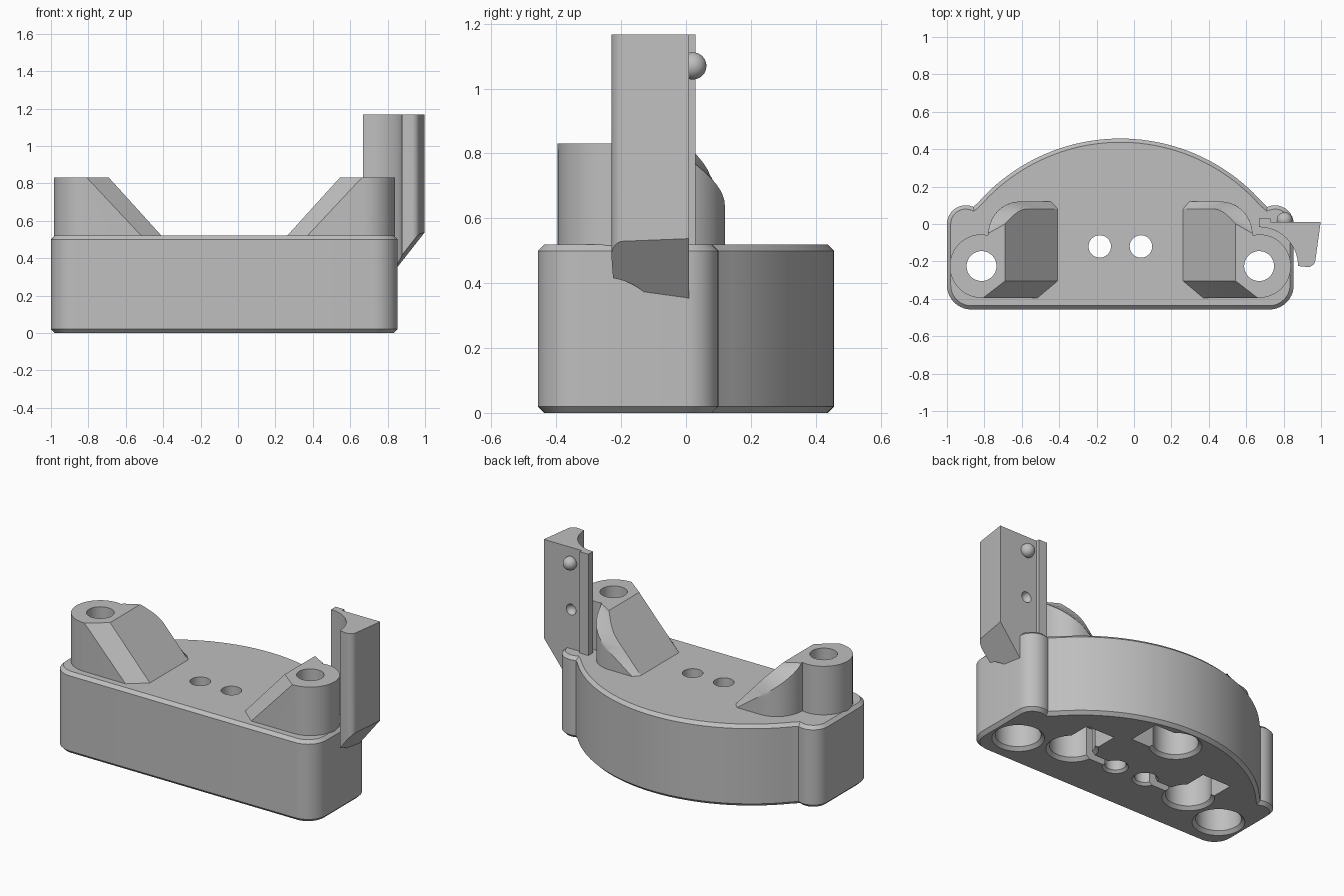
import bpy, bmesh
from math import sin, cos, pi, radians, degrees, asin
from mathutils import Vector

old = bpy.data.objects.get("Cube")
if old:
    bpy.data.objects.remove(old, do_unlink=True)

grey = bpy.data.materials.new("plain grey")
grey.use_nodes = True
grey.diffuse_color = (0.52, 0.52, 0.52, 1)
grey.node_tree.nodes["Principled BSDF"].inputs["Base Color"].default_value = grey.diffuse_color

MID = -0.073            # symmetry plane of the base
BOSS_X, BOSS_Y = 0.742, -0.225
TOP, BOSS_TOP = 0.52, 0.83


def arc(cx, cy, r, a0, a1, n=10):
    return [(cx + r * cos(radians(a0 + (a1 - a0) * i / n)),
             cy + r * sin(radians(a0 + (a1 - a0) * i / n))) for i in range(n + 1)]


def inset(outline, d):
    """Mitred inward offset of a counter-clockwise outline."""
    pts, out = [Vector(p) for p in outline], []
    for i, p in enumerate(pts):
        a = (p - pts[i - 1]).normalized()
        b = (pts[(i + 1) % len(pts)] - p).normalized()
        na, nb = Vector((-a.y, a.x)), Vector((-b.y, b.x))
        out.append(tuple(p + (na + nb) * d / (1 + na.dot(nb))))
    return out


def finish(name, bm):
    bmesh.ops.recalc_face_normals(bm, faces=bm.faces)
    mesh = bpy.data.meshes.new(name)
    bm.to_mesh(mesh)
    bm.free()
    ob = bpy.data.objects.new(name, mesh)
    bpy.context.collection.objects.link(ob)
    mesh.materials.append(grey)
    return ob


def skin(bm, rings):
    """Walls through rings of equal point count; returns the ring vertices."""
    vs = [[bm.verts.new(p) for p in ring] for ring in rings]
    n = len(vs[0])
    for lo, hi in zip(vs, vs[1:]):
        for i in range(n):
            bm.faces.new((lo[i], lo[(i + 1) % n], hi[(i + 1) % n], hi[i]))
    return vs


def loft(rings):
    bm = bmesh.new()
    vs = skin(bm, rings)
    bm.faces.new(vs[0][::-1])
    bm.faces.new(vs[-1])
    return bm


def level(outline, z):
    return [(x, y, z) for x, y in outline]


def prism(outline, z0, z1):
    return loft([level(outline, z0), level(outline, z1)])


def circle(x, y, r):
    return arc(x, y, r, 0, 360, 48)[:-1]


def turned(x, y, profile):
    """Round solid from (radius, height) pairs."""
    return loft([level(circle(x, y, r), z) for r, z in profile])


def box(x0, x1, y0, y1, z0, z1):
    return prism([(x0, y0), (x1, y0), (x1, y1), (x0, y1)], z0, z1)


def cut(ob, bm):
    cutter = finish("cutter", bm)
    cutter.hide_render = True
    mod = ob.modifiers.new("cut", 'BOOLEAN')
    mod.operation, mod.solver, mod.object = 'DIFFERENCE', 'EXACT', cutter
    bpy.context.view_layer.objects.active = ob
    bpy.ops.object.modifier_apply(modifier=mod.name)
    bpy.data.objects.remove(cutter, do_unlink=True)


def smooth(ob):
    bpy.ops.object.select_all(action='DESELECT')
    ob.select_set(True)
    bpy.context.view_layer.objects.active = ob
    bpy.ops.object.shade_smooth_by_angle(angle=radians(28))


# Base: straight front, rounded ends, bowed back, chamfered rims
half, rear = 0.927, 0.457
bow_r, bow_y = 1.016, -0.559
edge = degrees(asin(0.785 / bow_r))
right_side = arc(half - 0.13, -rear + 0.13, 0.13, -90, 0) + arc(half - 0.1, 0, 0.1, 0, 114)
bow = arc(0, bow_y, bow_r, 90 - edge, 90 + edge, 48)[1:-1]
left_side = [(-x, y) for x, y in reversed(right_side)]
outline = [(MID + x, y) for x, y in right_side + bow + left_side]
rim = inset(outline, 0.02)
base = finish("base", loft([level(rim, 0), level(outline, 0.02),
                            level(outline, TOP - 0.02), level(rim, TOP)]))

# Mounting bores and underside pockets
for s in (-1, 1):
    bx = MID + s * BOSS_X
    cut(base, turned(bx, BOSS_Y, [(0.15, -0.02), (0.15, 0), (0.13, 0.02), (0.13, 0.3)]))
    cut(base, turned(bx, BOSS_Y, [(0.08, 0.25), (0.08, 0.6)]))
    px = MID + s * 0.43
    cut(base, box(px - 0.1, px + 0.1, -0.12, 0.13, -0.05, 0.24))
    cut(base, turned(px, -0.12, [(0.15, -0.02), (0.15, 0), (0.13, 0.02), (0.13, 0.27)]))
    hx = MID + s * 0.11
    cut(base, box(min(hx, px), max(hx, px), -0.145, -0.095, -0.05, 0.2))
    cut(base, turned(hx, -0.12, [(0.075, -0.02), (0.075, 0), (0.06, 0.015), (0.06, 0.6)]))
cut(base, box(MID, MID + 0.24, 0.18, 0.39, -0.05, 0.24))
cut(base, turned(MID, 0.28, [(0.15, -0.02), (0.15, 0), (0.13, 0.02), (0.13, 0.27)]))
smooth(base)


# Bosses: round post blending into a ramp with a curved rear shoulder
def boss_ring(t, s):
    ramp = 0.617 - 0.29 * t
    sweep = 90 * min(1, max(0.04, t / 0.6))
    inner_y = 0.08 * sin(pi / 2 * min(1, t / 0.4))
    slide = 0.003 + 0.177 * max(0, (t - 0.6) / 0.4)
    shoulder = [(0.537 + 0.17 * cos(radians(sweep * i / 10)),
                 -0.06 + 0.18 * sin(radians(sweep * i / 10))) for i in range(11)]
    corner = (shoulder[-1][0] - slide, shoulder[-1][1])
    post = arc(BOSS_X, BOSS_Y, 0.17, -90, 90, 24)
    pts = [(0.735 - 0.3 * t, -0.396)] + post + shoulder + [corner, (ramp, inner_y), (ramp, -0.305)]
    return level([(MID + s * x, y) for x, y in pts], BOSS_TOP + (TOP - 0.01 - BOSS_TOP) * t)


for s, name in ((-1, "right_boss"), (1, "left_boss")):
    bm = bmesh.new()
    hole = circle(MID + s * BOSS_X, BOSS_Y, 0.08)
    skin(bm, [boss_ring(k / 20, s) for k in range(20, -1, -1)])
    skin(bm, [level(hole, TOP - 0.01), level(hole, BOSS_TOP)])
    top_edges = [e for e in bm.edges if all(abs(v.co.z - BOSS_TOP) < 1e-5 for v in e.verts)]
    bmesh.ops.triangle_fill(bm, edges=top_edges, use_beauty=True, normal=(0, 0, 1))
    smooth(finish(name, bm))

# Upright arm: hollowed toward the post, underside sloping into the base
bx = MID + BOSS_X
section = arc(bx, BOSS_Y, 0.208, 0, 90, 20)
section += [(bx, 0.03), (0.73, 0.03), (0.73, 0.01), (0.998, 0.01)]
section = section[::-1] + arc(0.93, -0.19, 0.04, -90, -5, 6)
bm = prism(section, 0.31, 1.167)
bmesh.ops.bisect_plane(bm, geom=bm.verts[:] + bm.edges[:] + bm.faces[:],
                       plane_co=(1.0, 0.01, 0.54), plane_no=(0.042, -0.0045, -0.033),
                       clear_outer=True)
bmesh.ops.holes_fill(bm, edges=[e for e in bm.edges if e.is_boundary], sides=0)
arm = finish("upright_arm", bm)
dent = bmesh.new()
bmesh.ops.create_uvsphere(dent, u_segments=24, v_segments=12, radius=0.035)
bmesh.ops.translate(dent, verts=dent.verts, vec=(0.805, 0.015, 0.77))
cut(arm, dent)
smooth(arm)

# Locating ball on the back of the arm
bm = bmesh.new()
bmesh.ops.create_uvsphere(bm, u_segments=32, v_segments=16, radius=0.042)
bmesh.ops.translate(bm, verts=bm.verts, vec=(0.805, 0.021, 1.07))
smooth(finish("locating_ball", bm))
